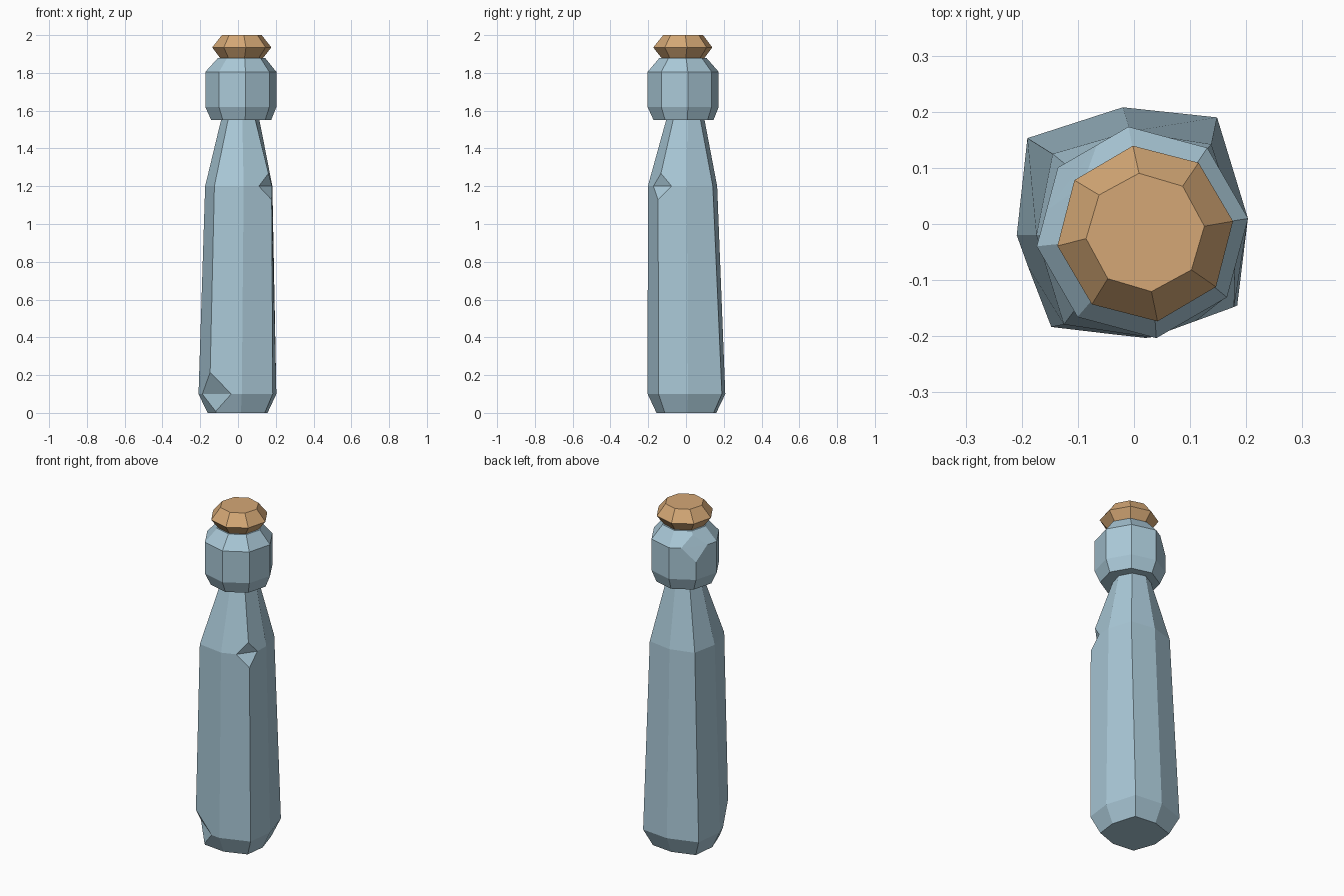
import bpy, bmesh, math

if "Cube" in bpy.data.objects:
    bpy.data.objects.remove(bpy.data.objects["Cube"])

def material(name, rgb):
    m = bpy.data.materials.new(name)
    m.diffuse_color = (*rgb, 1.0)
    m.use_nodes = True
    m.node_tree.nodes["Principled BSDF"].inputs["Base Color"].default_value = m.diffuse_color
    return m

glass = material("pale blue glass", (0.40, 0.58, 0.68))
cork = material("tan cork", (0.66, 0.39, 0.18))

def ring(cx, cy, r, phase, z):
    """Octagon of points at height z."""
    return [(cx + r * math.cos(math.radians(phase + 45 * i)),
             cy + r * math.sin(math.radians(phase + 45 * i)), z) for i in range(8)]

def chip(bm, v, size):
    """Break a corner off: cut back along its edges and close with two triangles."""
    pts = []
    for e in list(v.link_edges):
        fac = min(size / e.calc_length(), 0.92)
        pts.append(bmesh.utils.edge_split(e, v, fac)[1])
    bmesh.ops.connect_verts(bm, verts=pts)
    bmesh.ops.delete(bm, geom=[v], context='VERTS')
    top, m1, m2, low = sorted(pts, key=lambda p: -p.co.z)
    bm.faces.new((top, m1, m2))
    bm.faces.new((low, m2, m1))

def loft(name, rings, mat, chips=()):
    """Skin the rings, cap both ends, then chip corners given as (ring, corner, size)."""
    bm = bmesh.new()
    vs = [[bm.verts.new(p) for p in r] for r in rings]
    for a, b in zip(vs, vs[1:]):
        for i in range(8):
            j = (i + 1) % 8
            bm.faces.new((a[i], a[j], b[j], b[i]))
    bm.faces.new(vs[0][::-1])
    bm.faces.new(vs[-1])
    for k, i, size in chips:
        chip(bm, vs[k][i], size)
    bmesh.ops.recalc_face_normals(bm, faces=bm.faces[:])
    me = bpy.data.meshes.new(name)
    bm.to_mesh(me)
    bm.free()
    me.materials.append(mat)
    ob = bpy.data.objects.new(name, me)
    bpy.context.collection.objects.link(ob)
    return ob

# Uneven octagons at the foot and shoulder of the bottle
foot = [(0.203, 0.01), (0.148, 0.19), (-0.02, 0.208), (-0.19, 0.153),
        (-0.209, -0.02), (-0.15, -0.184), (0.02, -0.203), (0.184, -0.145)]
shoulder = [(0.182, 0.005), (0.138, 0.142), (-0.007, 0.165), (-0.145, 0.125),
            (-0.174, -0.02), (-0.125, -0.179), (0.03, -0.202), (0.178, -0.148)]

# Bottle body with tapering neck and two chipped corners
loft("bottle_body",
     [[(x * 0.77, y * 0.77, 0.0) for x, y in foot],
      [(x, y, 0.1) for x, y in foot],
      [(x, y, 1.2) for x, y in shoulder],
      ring(0.012, -0.003, 0.10, 6, 1.56)],
     glass, [(1, 5, 0.115), (2, 7, 0.072)])

# Thick glass collar at the mouth
loft("bottle_collar",
     [ring(0.017, -0.013, 0.16, 7.5, 1.55),
      ring(0.015, -0.015, 0.19, 7.5, 1.62),
      ring(0.015, -0.015, 0.19, 7.5, 1.805),
      ring(0.019, -0.016, 0.125, 7.5, 1.88)],
     glass, [(2, 3, 0.08)])

# Cork stopper
loft("cork_stopper",
     [ring(0.019, -0.016, 0.11, 7.5, 1.873),
      ring(0.020, -0.017, 0.158, 8, 1.935),
      ring(0.020, -0.015, 0.106, 6, 2.0)],
     cork)
